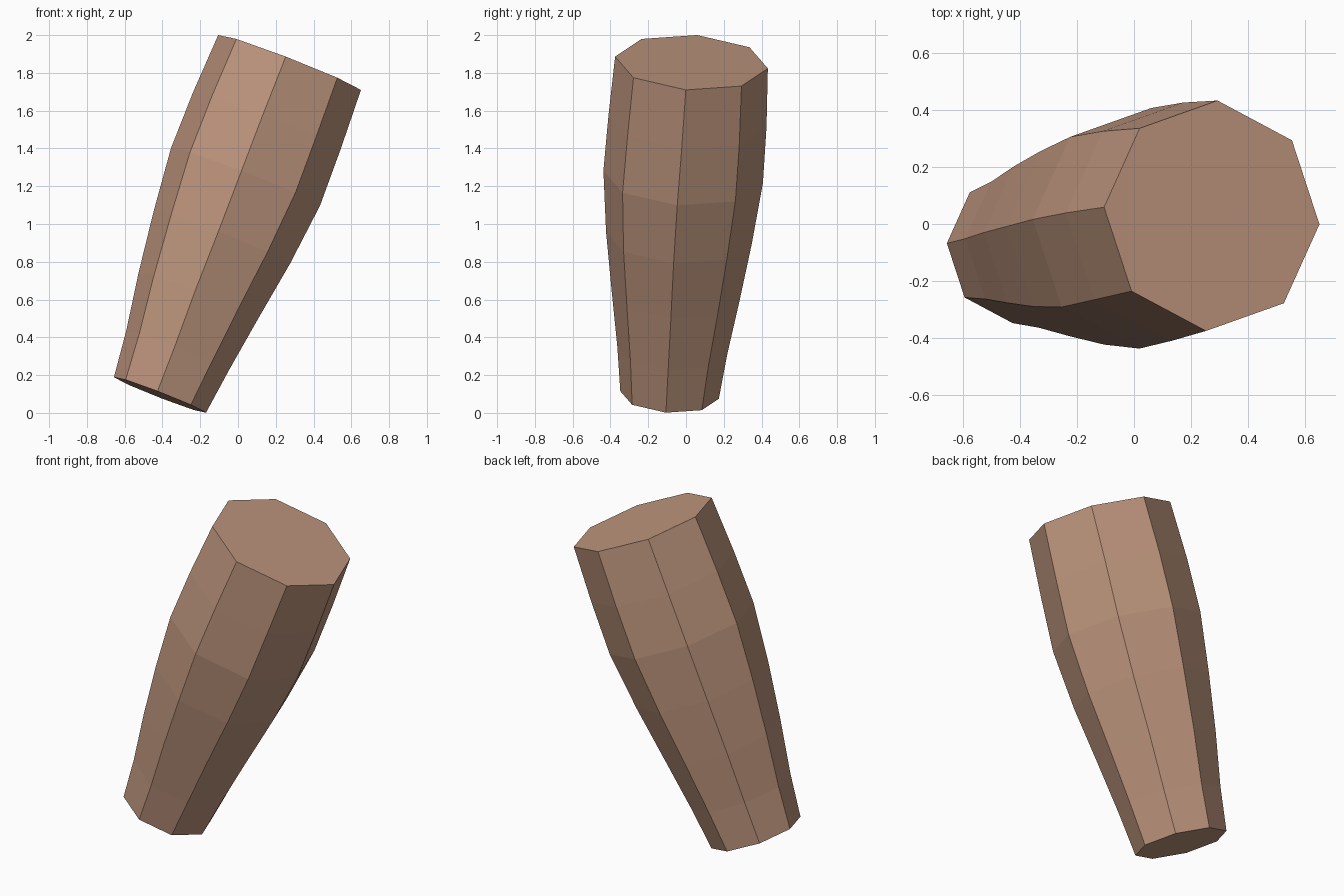
import bpy, bmesh, math
from mathutils import Vector

if "Cube" in bpy.data.objects:
    bpy.data.objects.remove(bpy.data.objects["Cube"])

SIDES = 8
# centre of each cross-section (bottom to top) and its radius
SECTIONS = [
    ((-0.413, -0.087, 0.095), 0.262),
    ((-0.32, -0.073, 0.33), 0.292),
    ((-0.21, -0.055, 0.62), 0.34),
    ((-0.085, -0.037, 0.93), 0.388),
    ((0.04, -0.015, 1.25), 0.424),
    ((0.152, 0.008, 1.545), 0.42),
    ((0.273, 0.029, 1.855), 0.406),
]

# tilted plane shared by all cross-sections
u = Vector((0.3775, -0.03, -0.145)).normalized()
v = Vector((0.017, 0.405, -0.03))
v = (v - u * v.dot(u)).normalized()

skin = bpy.data.materials.new("warm_brown")
skin.diffuse_color = (0.51, 0.30, 0.205, 1.0)
skin.use_nodes = True
skin.node_tree.nodes["Principled BSDF"].inputs["Base Color"].default_value = skin.diffuse_color

# octagonal rings joined into a tapering limb
bm = bmesh.new()
rings = []
for centre, radius in SECTIONS:
    ring = []
    for i in range(SIDES):
        a = 2 * math.pi * i / SIDES
        ring.append(bm.verts.new(Vector(centre) + radius * (u * math.cos(a) + v * math.sin(a))))
    rings.append(ring)

for low, high in zip(rings, rings[1:]):
    for i in range(SIDES):
        j = (i + 1) % SIDES
        bm.faces.new((low[i], low[j], high[j], high[i]))

# end caps
bm.faces.new(rings[-1])
bm.faces.new(rings[0][::-1])
bmesh.ops.recalc_face_normals(bm, faces=bm.faces)

mesh = bpy.data.meshes.new("limb_segment")
bm.to_mesh(mesh)
bm.free()
mesh.materials.append(skin)
limb = bpy.data.objects.new("limb_segment", mesh)
bpy.context.collection.objects.link(limb)
